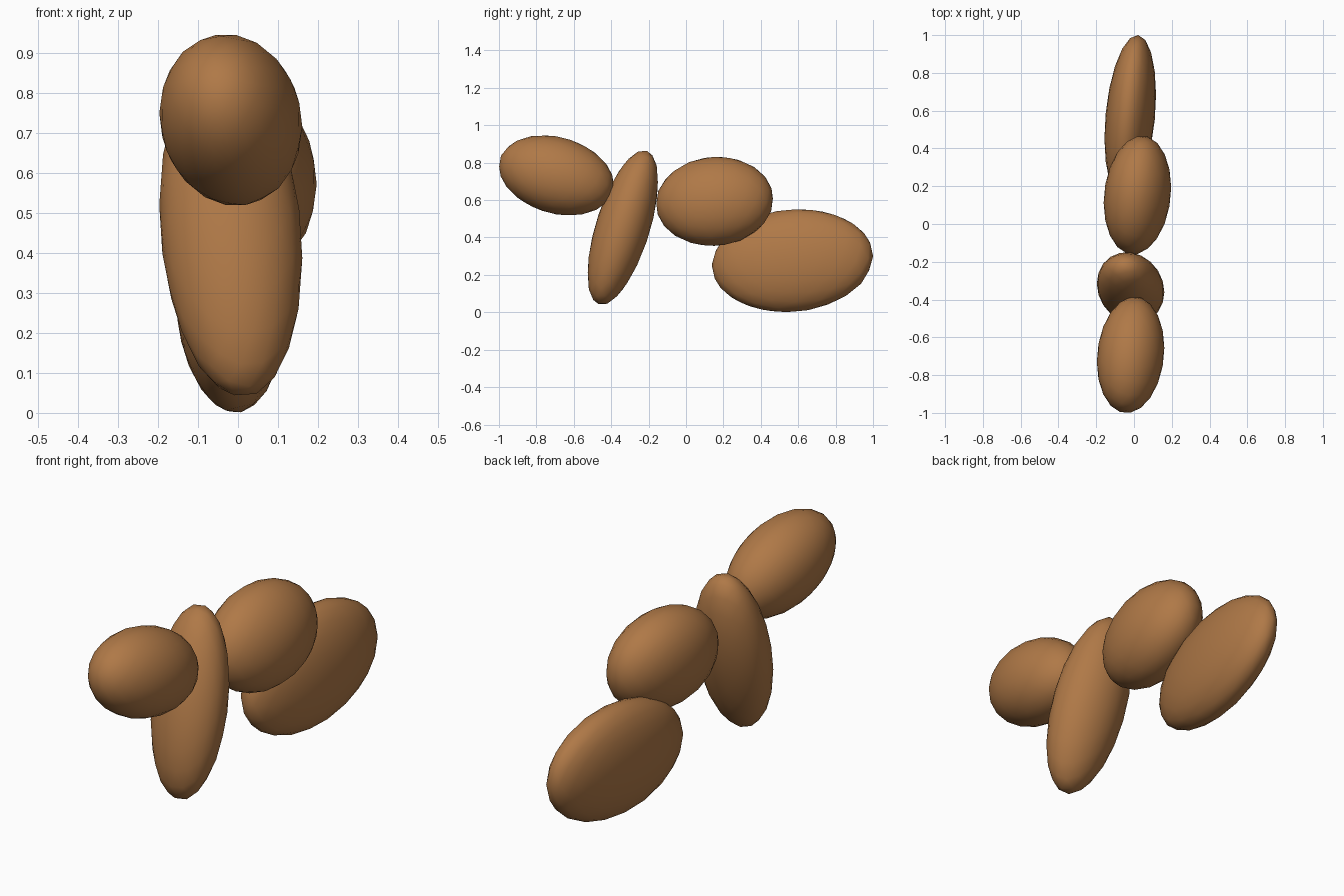
import bpy, bmesh
from math import sqrt
from mathutils import Matrix

if "Cube" in bpy.data.objects:
    bpy.data.objects.remove(bpy.data.objects["Cube"])

brown = bpy.data.materials.new("warm_brown")
brown.diffuse_color = (0.43, 0.19, 0.063, 1)
brown.use_nodes = True
brown.node_tree.nodes["Principled BSDF"].inputs["Base Color"].default_value = brown.diffuse_color


def ellipsoid(name, centre, half, lean_xy, lean_xz, lean_yz):
    """Leaning ellipsoid: half extents along x, y, z, plus how far (-1..1)
    each pair of axes leans together."""
    # Triangular factor that turns the unit sphere into the leaning ellipsoid
    b = sqrt(1 - lean_xy ** 2)
    c = (lean_yz - lean_xy * lean_xz) / b
    d = sqrt(1 - lean_xz ** 2 - c ** 2)
    lean = Matrix(((1, 0, 0), (lean_xy, b, 0), (lean_xz, c, d)))
    size = Matrix.Diagonal(half) * 1.004
    bm = bmesh.new()
    bmesh.ops.create_icosphere(bm, subdivisions=3, radius=1)
    bm.transform((size @ lean).to_4x4())
    for f in bm.faces:
        f.smooth = True
    mesh = bpy.data.meshes.new(name)
    bm.to_mesh(mesh)
    bm.free()
    mesh.materials.append(brown)
    ob = bpy.data.objects.new(name, mesh)
    ob.location = centre
    bpy.context.collection.objects.link(ob)


# Chain of four touching lobes, front to back
ellipsoid("front_lobe", (-0.018, -0.693, 0.732), (0.178, 0.307, 0.214), 0.12, -0.08, -0.23)
ellipsoid("upright_lobe", (-0.018, -0.338, 0.453), (0.178, 0.188, 0.413), -0.12, -0.16, 0.60)
ellipsoid("middle_lobe", (0.018, 0.153, 0.593), (0.178, 0.313, 0.238), 0.13, -0.09, 0.05)
ellipsoid("rear_lobe", (-0.020, 0.569, 0.276), (0.136, 0.430, 0.275), 0.27, -0.10, 0.09)
